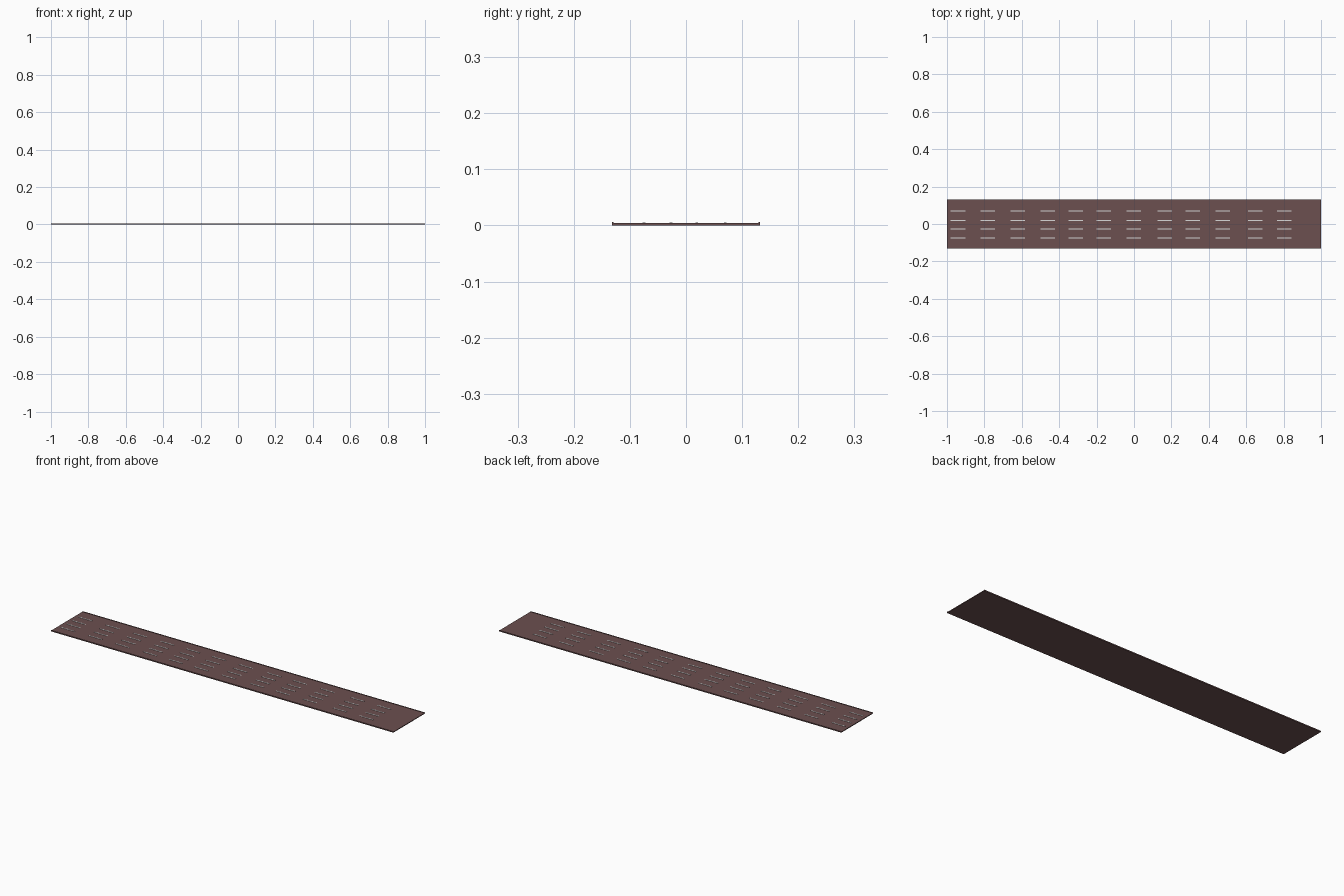
import bpy, bmesh

if "Cube" in bpy.data.objects:
    bpy.data.objects.remove(bpy.data.objects["Cube"])


def material(name, rgb):
    m = bpy.data.materials.new(name)
    m.diffuse_color = (*rgb, 1)
    m.use_nodes = True
    m.node_tree.nodes["Principled BSDF"].inputs["Base Color"].default_value = m.diffuse_color
    return m


ASPHALT = material("brown grey asphalt", (0.15, 0.08, 0.08))
WHITE = material("lane white", (0.7, 0.7, 0.7))


def boxes(name, mat, items):
    """One object made of boxes given as (x0, x1, y0, y1, z0, z1)."""
    bm = bmesh.new()
    for x0, x1, y0, y1, z0, z1 in items:
        for v in bmesh.ops.create_cube(bm, size=1)["verts"]:
            v.co.x = x1 if v.co.x > 0 else x0
            v.co.y = y1 if v.co.y > 0 else y0
            v.co.z = z1 if v.co.z > 0 else z0
    mesh = bpy.data.meshes.new(name)
    bm.to_mesh(mesh)
    bm.free()
    mesh.materials.append(mat)
    ob = bpy.data.objects.new(name, mesh)
    bpy.context.collection.objects.link(ob)


HALF_W, TOP = 0.132, 0.004

# Road slab
boxes("road_slab", ASPHALT, [(-1, 1, -HALF_W, HALF_W, 0, TOP)])

# Thin raised lips along both long edges
boxes("edge_lips", ASPHALT,
      [(-1, 1, s * (HALF_W - 0.0015) - 0.0015, s * (HALF_W - 0.0015) + 0.0015, 0, TOP + 0.002)
       for s in (-1, 1)])

# Four rows of lane dashes
starts = [-0.98, -0.82, -0.66, -0.50, -0.35, -0.20, -0.04, 0.125, 0.275, 0.435, 0.61, 0.765]
for i, y in enumerate((0.070, 0.019, -0.027, -0.075)):
    boxes(f"lane_dashes_{i + 1}", WHITE,
          [(x, x + 0.078, y - 0.0025, y + 0.0025, TOP - 0.001, TOP + 0.0015) for x in starts])
